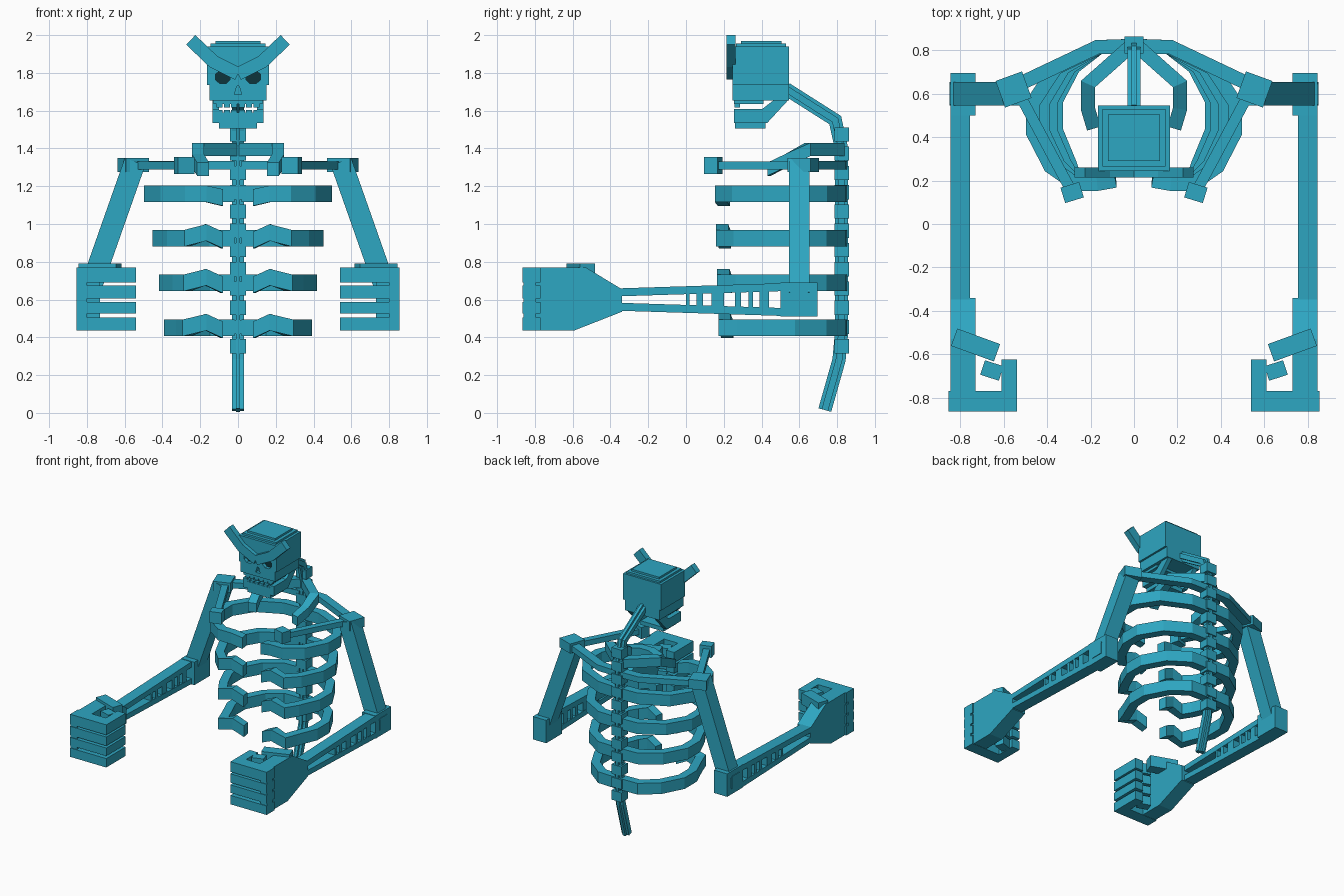
import bpy, bmesh, math
from mathutils import Vector, Matrix

if "Cube" in bpy.data.objects:
    bpy.data.objects.remove(bpy.data.objects["Cube"])

X, Y, Z = Vector((1, 0, 0)), Vector((0, 1, 0)), Vector((0, 0, 1))


def material(name, rgb):
    m = bpy.data.materials.new(name)
    m.diffuse_color = (*rgb, 1)
    m.use_nodes = True
    m.node_tree.nodes["Principled BSDF"].inputs["Base Color"].default_value = m.diffuse_color
    return m


TEAL = material("teal_bone", (0.027, 0.385, 0.54))
DARK = material("dark_socket", (0.004, 0.035, 0.045))


def finish(name, bm, mirror=False, mat=TEAL):
    bmesh.ops.recalc_face_normals(bm, faces=bm.faces)
    me = bpy.data.meshes.new(name)
    bm.to_mesh(me)
    bm.free()
    me.materials.append(mat)
    ob = bpy.data.objects.new(name, me)
    bpy.context.collection.objects.link(ob)
    if mirror:
        ob.modifiers.new("mirror", 'MIRROR').use_mirror_merge = False
    return ob


def add_box(bm, x, y, z, turn=0):
    """Box from (min, max) ranges, turned about its own vertical axis."""
    c = Vector((sum(x) / 2, sum(y) / 2, sum(z) / 2))
    s = Matrix.Diagonal((x[1] - x[0], y[1] - y[0], z[1] - z[0], 1))
    m = Matrix.Translation(c) @ Matrix.Rotation(math.radians(turn), 4, 'Z') @ s
    bmesh.ops.create_cube(bm, size=1, matrix=m)


def boxes(name, items, mirror=False, mat=TEAL):
    bm = bmesh.new()
    for it in items:
        add_box(bm, *it)
    return finish(name, bm, mirror, mat)


def add_bar(bm, pts, w, h, up):
    """Rectangular bar along a path: h along the fixed up axis, w across it."""
    pts = [Vector(p) for p in pts]
    sides = [(b - a).cross(up).normalized() for a, b in zip(pts, pts[1:])]
    rings = []
    for i, p in enumerate(pts):
        a, b = sides[max(i - 1, 0)], sides[min(i, len(sides) - 1)]
        m = (a + b).normalized()
        m *= w / 2 / max(m.dot(a), 0.5)
        u = up * h / 2
        rings.append([bm.verts.new(p + d) for d in (m + u, u - m, -m - u, m - u)])
    for r, q in zip(rings, rings[1:]):
        for k in range(4):
            bm.faces.new((r[k], r[(k + 1) % 4], q[(k + 1) % 4], q[k]))
    bm.faces.new(rings[0])
    bm.faces.new(rings[-1][::-1])


def bar(name, pts, w, h, up, mirror=False):
    bm = bmesh.new()
    add_bar(bm, pts, w, h, up)
    return finish(name, bm, mirror)


def prism(name, outline, axis, lo, hi, mirror=False):
    """Outline extruded along x (outline in y, z) or along y (outline in x, z)."""
    bm = bmesh.new()
    put = (lambda p, d: (d, *p)) if axis == 'x' else (lambda p, d: (p[0], d, p[1]))
    a = [bm.verts.new(put(p, lo)) for p in outline]
    b = [bm.verts.new(put(p, hi)) for p in outline]
    n = len(outline)
    bm.faces.new(a)
    bm.faces.new(b[::-1])
    for k in range(n):
        bm.faces.new((a[k], a[(k + 1) % n], b[(k + 1) % n], b[k]))
    return finish(name, bm, mirror)


def cut(ob, cutter):
    cutter.hide_render = True
    cutter.hide_viewport = True
    mod = ob.modifiers.new("cut", 'BOOLEAN')
    mod.operation, mod.object, mod.solver = 'DIFFERENCE', cutter, 'EXACT'


# Skull with stepped crown, eye sockets and nose hole
cranium = boxes("cranium", [((-.165, .165), (.245, .545), (1.735, 1.94))])
boxes("crown_steps", [((-.145, .145), (.265, .53), (1.935, 1.955)),
                      ((-.12, .12), (.29, .505), (1.95, 1.97))])
face = boxes("face", [((-.15, .15), (.247, .545), (1.655, 1.737))])
ring = [(0.08 + .042 * math.cos(a), 1.778 + .038 * math.sin(a))
        for a in (math.tau * (k + .5) / 8 for k in range(8))]
cut(cranium, prism("eye_cutter", ring, 'y', .2, .28, True))
cut(face, prism("nose_cutter", [(-.02, 1.685), (.02, 1.685), (.006, 1.73), (-.006, 1.73)],
                'y', .2, .275))
eyes = prism("eye_sockets", ring, 'y', .272, .28, True)
eyes.data.materials[0] = DARK

# Horned brow
bar("brow_horns", [(0, .238, 1.795), (.13, .238, 1.86), (.25, .238, 1.975)], .07, .046, Y, True)

# Jaw and teeth
boxes("lower_jaw", [((-.135, .135), (.255, .315), (1.535, 1.59)),
                    ((-.1, .1), (.26, .42), (1.505, 1.537))])
boxes("jaw_side", [((.1, .135), (.255, .43), (1.535, 1.61))], True)
prism("jaw_hinge", [(.545, 1.66), (.47, 1.66), (.405, 1.61), (.405, 1.535), (.43, 1.535)],
      'x', .1, .135, True)
boxes("upper_jaw", [((-.13, .13), (.255, .41), (1.635, 1.66))])
boxes("teeth", [((x, x + .032), (.257, .285), z) for x in (.004, .043, .082)
                for z in ((1.618, 1.645), (1.58, 1.604))], True)

# Spine: plus-shaped rod with vertebra blocks
path = [(0, .53, 1.715), (0, .79, 1.55), (0, .823, 1.40), (0, .823, .42),
        (0, .81, .28), (0, .735, .015)]
bar("spine_rod", path, .035, .062, X)
bar("spine_fin", path, .07, .022, X)
boxes("vertebrae", [((-.043, .043), (.785, .863), (z, z + .075))
                    for z in (.315 + .102 * k for k in range(12))])

# Four pairs of ribs
RIB = [(.02, .82), (.16, .815), (.36, .72), (.465, .56), (.465, .42),
       (.385, .265), (.27, .185), (.17, .185), (.085, .2)]
for i, (z, half, lift) in enumerate([(1.16, .5, 0), (.925, .455, .03),
                                     (.688, .42, .03), (.45, .395, .03)]):
    k = (half - .035) / .465
    pts = [(x * k if 2 <= n <= 5 else x, .83 + (y - .83) * (1 - .01 * i), z)
           for n, (x, y) in enumerate(RIB)]
    pts[-2] = (*pts[-2][:2], z + lift)
    pts[-1] = (*pts[-1][:2], z + (-.01 if lift else -.02))
    bar(f"rib_{i + 1}", pts, .065, .088, Z, True)

# Short neck rib, shoulder blade bar and collarbone
bar("neck_rib", [(.02, .815, 1.395), (.212, .645, 1.395), (.212, .53, 1.335),
                 (.185, .44, 1.29)], .065, .07, Z, True)
bar("shoulder_blade_bar", [(.02, .82, 1.31), (.17, .815, 1.31), (.56, .63, 1.31)],
    .065, .045, Z, True)
bar("collarbone", [(.285, .145, 1.31), (.54, .62, 1.31)], .05, .042, Z, True)
boxes("collarbone_end", [((.24, .33), (.108, .182), (1.265, 1.355), -17)], True)

# Arms
boxes("shoulder_joint", [((.49, .62), (.555, .685), (1.275, 1.35), -20)], True)
bar("upper_arm", [(.545, .6, 1.33), (.795, .6, .62)], .115, .11, Y, True)
bm = bmesh.new()
add_box(bm, (.73, .845), (.5, .695), (.51, .69))
finish("elbow", bm, True)
boxes("elbow_plate", [((.84, .85), (.55, .645), (.555, .65))], True)
bm = bmesh.new()
for s in (1, -1):
    add_bar(bm, [(.8, .52, .6 + s * .066), (.8, -.36, .6 + s * .038)], .042, .09, X)
for y0, y1 in ((.39, .44), (.33, .355), (.26, .29), (.135, .2), (.055, .09), (0, .018)):
    t = .03 + .045 * (y0 + .36) / .88
    add_box(bm, (.757, .843), (y0, y1), (.6 - t, .6 + t))
finish("forearm", bm, True)

# Fists: palm, four curled fingers and thumb
prism("palm", [(-.8, .77), (-.53, .77), (-.34, .655), (-.34, .535), (-.59, .437), (-.8, .437)],
      'x', .73, .845, True)
bm = bmesh.new()
for z in ((.69, .77), (.605, .675), (.525, .588), (.435, .505)):
    add_box(bm, (.54, .855), (-.865, -.77), z)
    add_box(bm, (.54, .61), (-.80, -.625), z)
    add_box(bm, (.61, .70), (-.71, -.64), z, 18)
add_box(bm, (.80, .855), (-.86, -.795), (.44, .765))
finish("fingers", bm, True)
boxes("thumb", [((.625, .835), (-.60, -.515), (.70, .79), 20)], True)
